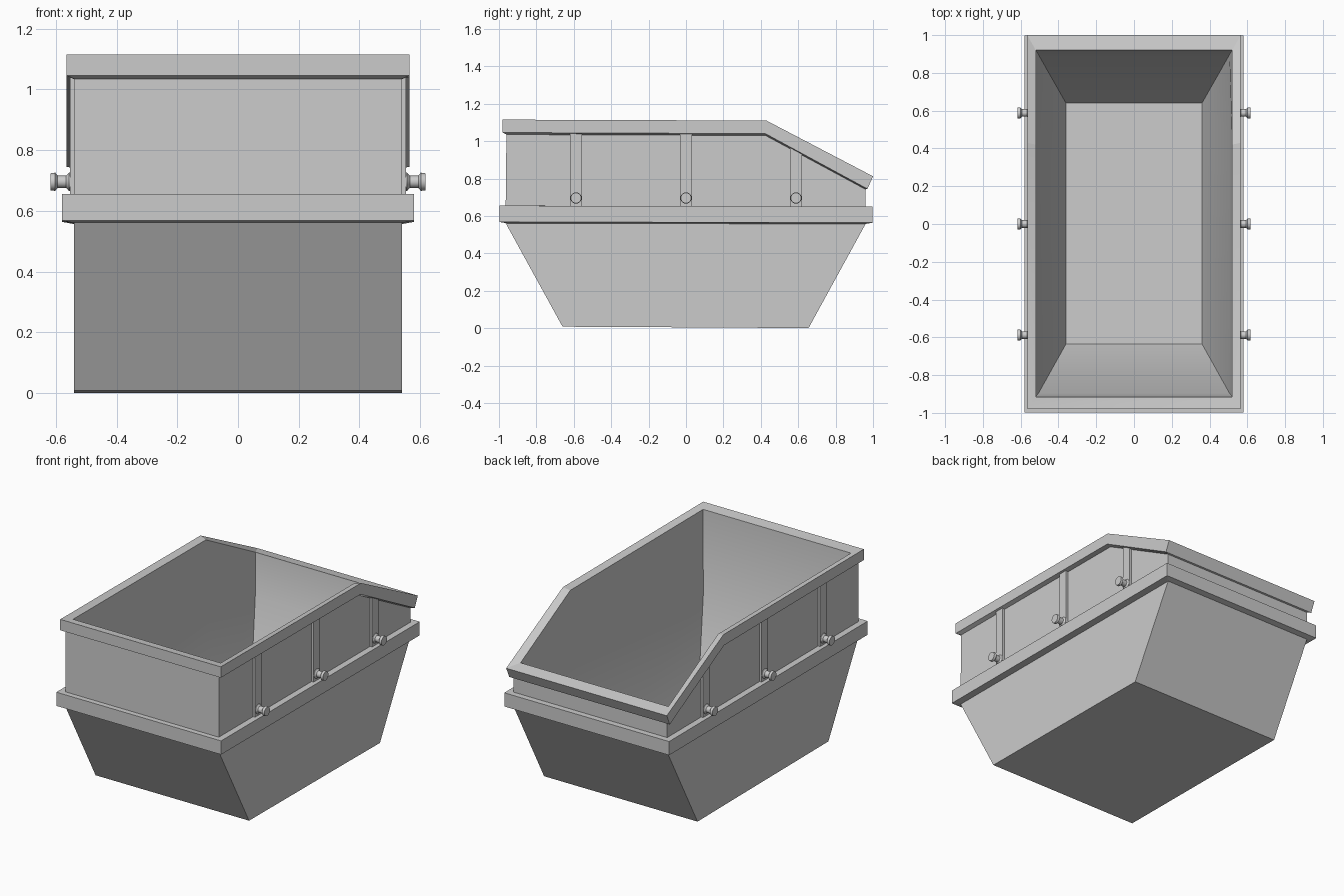
import bpy, bmesh, math

if "Cube" in bpy.data.objects:
    bpy.data.objects.remove(bpy.data.objects["Cube"])


def finish(name, bm, smooth=0):
    bmesh.ops.recalc_face_normals(bm, faces=bm.faces)
    me = bpy.data.meshes.new(name)
    bm.to_mesh(me)
    bm.free()
    ob = bpy.data.objects.new(name, me)
    bpy.context.collection.objects.link(ob)
    if smooth:
        bpy.ops.object.select_all(action='DESELECT')
        ob.select_set(True)
        bpy.context.view_layer.objects.active = ob
        bpy.ops.object.shade_smooth_by_angle(angle=math.radians(smooth))
    return ob


def loft(name, rings, closed=False, smooth=0):
    """Skin successive rings; cap both ends, or join last to first."""
    bm = bmesh.new()
    vs = [[bm.verts.new(p) for p in r] for r in rings]
    n = len(vs[0])
    pairs = list(zip(vs, vs[1:])) + ([(vs[-1], vs[0])] if closed else [])
    for a, b in pairs:
        for i in range(n):
            j = (i + 1) % n
            bm.faces.new((a[i], a[j], b[j], b[i]))
    if not closed:
        bm.faces.new(vs[0])
        bm.faces.new(vs[-1])
    return finish(name, bm, smooth)


def ring(x, front, kink, back):
    """Six-point outline, each argument after x is a (y, z) pair."""
    side = (front, kink, back)
    return [(x, y, z) for y, z in side] + [(-x, y, z) for y, z in reversed(side)]


# Skip tub: sloped lower hull, upright upper walls, lip, inside walls and floor
loft("skip_tub", [
    ring(0.54, (-0.66, 0.008), (0.30, 0.003), (0.655, 0.0)),
    ring(0.54, (-0.965, 0.563), (0.43, 0.56), (0.96, 0.557)),
    ring(0.54, (-0.96, 1.035), (0.425, 1.03), (0.96, 0.742)),
    ring(0.565, (-0.98, 1.046), (0.425, 1.04), (0.97, 0.745)),
    ring(0.565, (-0.98, 1.115), (0.43, 1.11), (1.0, 0.812)),
    ring(0.52, (-0.915, 1.103), (0.42, 1.098), (0.92, 0.828)),
    ring(0.505, (-0.895, 0.57), (0.42, 0.567), (0.895, 0.565)),
    ring(0.36, (-0.635, 0.035), (0.30, 0.03), (0.64, 0.03)),
], smooth=27)

# Reinforcing band around the waist
def rect(x, y, z):
    return [(sx * x, sy * y, z - 0.002 * sy) for sx, sy in ((1, -1), (1, 1), (-1, 1), (-1, -1))]

loft("waist_band", [
    rect(0.53, 0.945, 0.557), rect(0.58, 0.998, 0.566),
    rect(0.58, 0.998, 0.653), rect(0.53, 0.945, 0.653),
], closed=True)


def lip_height(y):
    return 1.04 if y < 0.43 else 1.04 - 0.546 * (y - 0.43)


# Side ribs, each with a flanged lifting pin
PIN = [(0.545, 0.03), (0.557, 0.03), (0.566, 0.02),
       (0.594, 0.02), (0.602, 0.03), (0.617, 0.028)]
for side, label in ((1, "right"), (-1, "left")):
    for k, y in enumerate((-0.588, 0.0, 0.588), 1):
        a, b = y - 0.031, y + 0.031
        prof = [(a, 0.64), (b, 0.64), (b, lip_height(b) + 0.01), (a, lip_height(a) + 0.01)]
        loft(f"rib_{label}_{k}", [[(side * x, py, pz) for py, pz in prof]
                                  for x in (0.53, 0.554)])
        loft(f"lifting_pin_{label}_{k}", [
            [(side * x, y + r * math.cos(t * math.tau / 24), 0.696 + r * math.sin(t * math.tau / 24))
             for t in range(24)] for x, r in PIN], smooth=35)
